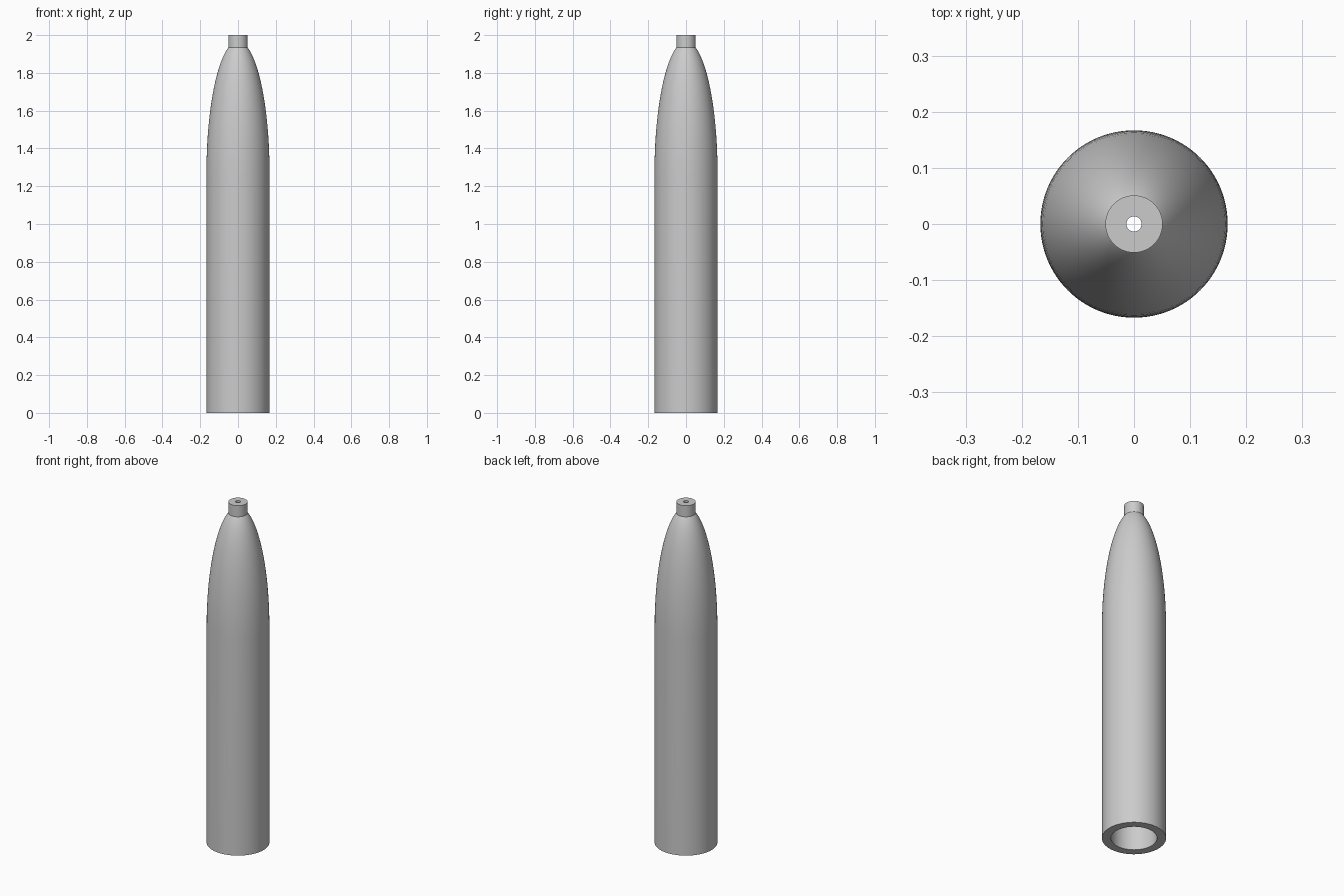
import bpy
from math import sqrt

if "Cube" in bpy.data.objects:
    bpy.data.objects.remove(bpy.data.objects["Cube"])

SEGMENTS = 96
STEPS = 24
SHOULDER = 1.27      # height where the straight body begins to taper

grey = bpy.data.materials.new("light grey")
grey.use_nodes = True
colour = (0.6, 0.6, 0.6, 1)
grey.diffuse_color = colour
grey.node_tree.nodes["Principled BSDF"].inputs["Base Color"].default_value = colour


def ogive(radius, height, tip_radius):
    """Elliptic taper from the shoulder up to the tip radius."""
    top = height * sqrt(1 - (tip_radius / radius) ** 2)
    points = []
    for i in range(STEPS + 1):
        t = 1 - (1 - i / STEPS) ** 2
        z = top * t
        points.append((radius * sqrt(1 - (z / height) ** 2), SHOULDER + z))
    return points


def lathe(name, profile):
    """Revolve a closed (radius, height) profile around the z axis."""
    mesh = bpy.data.meshes.new(name)
    count = len(profile)
    mesh.from_pydata([(r, 0, z) for r, z in profile],
                     [(i, (i + 1) % count) for i in range(count)], [])
    obj = bpy.data.objects.new(name, mesh)
    bpy.context.collection.objects.link(obj)
    screw = obj.modifiers.new("revolve", 'SCREW')
    screw.axis = 'Z'
    screw.steps = screw.render_steps = SEGMENTS
    screw.use_merge_vertices = True
    screw.merge_threshold = 0.0001
    screw.use_normal_calculate = True

    # Apply the revolve, then shade smooth with crisp rims
    bpy.ops.object.select_all(action='DESELECT')
    bpy.context.view_layer.objects.active = obj
    obj.select_set(True)
    bpy.ops.object.modifier_apply(modifier=screw.name)
    bpy.ops.object.mode_set(mode='EDIT')
    bpy.ops.mesh.select_all(action='SELECT')
    bpy.ops.mesh.normals_make_consistent(inside=False)
    bpy.ops.object.mode_set(mode='OBJECT')
    obj.data.materials.append(grey)
    bpy.ops.object.shade_smooth_by_angle(angle=0.4)
    return obj


# Outer wall: straight body, rounded taper, short neck
outer = [(0.167, 0)] + ogive(0.167, 0.698, 0.051) + [(0.051, 2)]

# Inner wall: wide cavity narrowing to a thin hole through the neck
inner = [(0.12, 0)] + ogive(0.12, 0.65, 0.0135) + [(0.0135, 2)]

lathe("hollow_nozzle_body", outer + inner[::-1])
